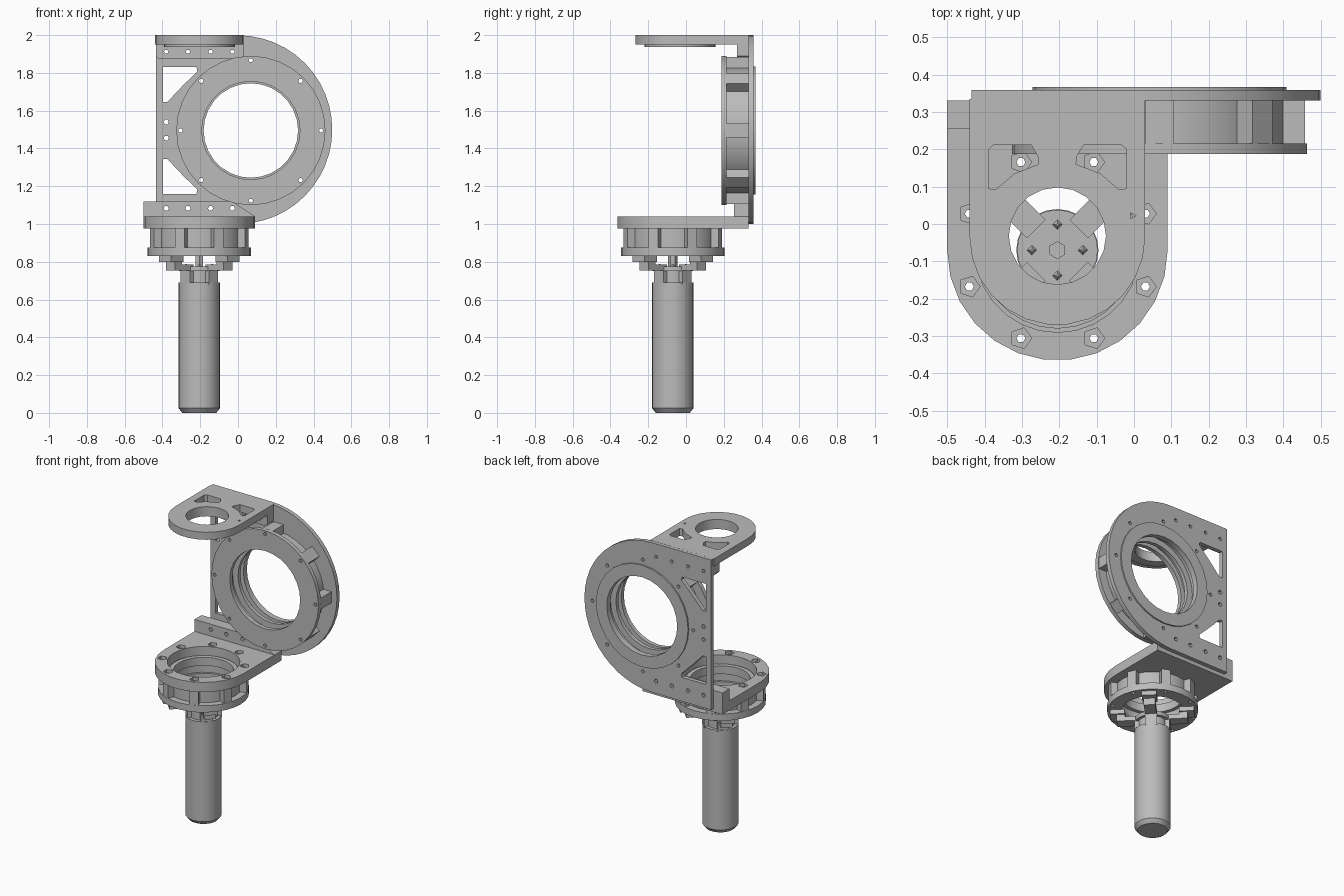
import bpy, bmesh
from math import sin, cos, pi, radians
from mathutils import Matrix

if "Cube" in bpy.data.objects:
    bpy.data.objects.remove(bpy.data.objects["Cube"], do_unlink=True)

grey = bpy.data.materials.new("plain grey")
grey.use_nodes = True
colour = (0.5, 0.5, 0.5, 1)
grey.diffuse_color = colour
grey.node_tree.nodes["Principled BSDF"].inputs["Base Color"].default_value = colour

AX, AY = -0.205, -0.07        # lower actuator axis
BX, BZ = 0.068, 1.495         # upper actuator axis


def circle(x, y, r, n=28, start=0.0, sweep=2 * pi, closed=True):
    steps = n if closed else n - 1
    return [(x + r * cos(start + sweep * i / steps), y + r * sin(start + sweep * i / steps))
            for i in range(n)]


def finish(obj):
    obj.data.materials.append(grey)
    bpy.context.view_layer.objects.active = obj
    bpy.ops.object.select_all(action='DESELECT')
    obj.select_set(True)
    bpy.ops.object.shade_smooth_by_angle(angle=radians(25))
    return obj


def plate(name, outline, holes, low, high, upright=False):
    """Extrude an outline with holes along z, or along y when upright."""
    curve = bpy.data.curves.new(name, 'CURVE')
    curve.dimensions = '2D'
    curve.fill_mode = 'BOTH'
    curve.extrude = (high - low) / 2
    for loop in [outline] + holes:
        spline = curve.splines.new('POLY')
        spline.points.add(len(loop) - 1)
        for point, (x, y) in zip(spline.points, loop):
            point.co = (x, y, 0, 1)
        spline.use_cyclic_u = True
    temp = bpy.data.objects.new(name, curve)
    bpy.context.collection.objects.link(temp)
    bpy.context.view_layer.update()
    graph = bpy.context.evaluated_depsgraph_get()
    mesh = bpy.data.meshes.new_from_object(temp.evaluated_get(graph))
    bpy.data.objects.remove(temp, do_unlink=True)
    mid = (low + high) / 2
    if upright:
        mesh.transform(Matrix.Translation((0, mid, 0)) @ Matrix.Rotation(pi / 2, 4, 'X'))
    else:
        mesh.transform(Matrix.Translation((0, 0, mid)))
    bm = bmesh.new()
    bm.from_mesh(mesh)
    bmesh.ops.remove_doubles(bm, verts=bm.verts, dist=0.0001)
    bmesh.ops.recalc_face_normals(bm, faces=bm.faces)
    bm.to_mesh(mesh)
    bm.free()
    mesh.materials.clear()
    obj = bpy.data.objects.new(name, mesh)
    bpy.context.collection.objects.link(obj)
    return finish(obj)


def turned(name, x, y, z, r1, r2, height, n=24):
    bpy.ops.mesh.primitive_cone_add(vertices=n, radius1=r1, radius2=r2, depth=height,
                                    location=(x, y, z + height / 2))
    obj = bpy.context.object
    obj.name = name
    return finish(obj)


def bolts(x, y, r, start, size, n=6):
    return [circle(x + r * cos(start + k * pi / 4), y + r * sin(start + k * pi / 4), size, n)
            for k in range(8)]


def radial_bar(x, y, angle, r1, r2, width):
    c, s, w = cos(angle), sin(angle), width / 2
    return [(x + r * c - t * s, y + r * s + t * c)
            for r, t in ((r1, -w), (r2, -w), (r2, w), (r1, w))]


def bars(name, x, y, start, r1, r2, bolt_r, width, low, high, upright):
    for k in range(8):
        a = start + k * pi / 4
        hole = circle(x + bolt_r * cos(a), y + bolt_r * sin(a), 0.012, 6)
        plate(f"{name}_{k + 1}", radial_bar(x, y, a, r1, r2, width), [hole], low, high, upright)


def u_shape(x, y, r, back):
    return circle(x, y, r, 14, pi, pi, False) + [(x + r, back), (x - r, back)]


# Motor with chamfered end, neck, shaft and screws
turned("motor_end", AX, AY, 0, 0.09, 0.11, 0.025)
turned("motor_body", AX, AY, 0.025, 0.11, 0.11, 0.665)
turned("motor_neck", AX, AY, 0.69, 0.088, 0.088, 0.06)
turned("motor_cap", AX, AY, 0.75, 0.108, 0.108, 0.025)
turned("motor_shaft", AX, AY, 0.775, 0.024, 0.024, 0.08, 6)
for k in range(4):
    a = k * pi / 2
    turned(f"motor_screw_{k + 1}", AX + 0.068 * cos(a), AY + 0.068 * sin(a), 0.775,
           0.013, 0.004, 0.012, 4)

# Stepped arms joining the motor to the lower actuator
for k in range(4):
    a = pi / 4 + k * pi / 2
    plate(f"neck_leg_{k + 1}", radial_bar(AX, AY, a, 0.07, 0.106, 0.07), [], 0.68, 0.76)
    plate(f"motor_arm_{k + 1}", radial_bar(AX, AY, a, 0.08, 0.215, 0.07), [], 0.755, 0.785)
    plate(f"arm_riser_{k + 1}", radial_bar(AX, AY, a, 0.165, 0.215, 0.07), [], 0.78, 0.805)
    plate(f"arm_foot_{k + 1}", radial_bar(AX, AY, a, 0.165, 0.255, 0.09), [], 0.80, 0.832)

# Lower actuator drum
first = pi / 8
plate("lower_ring", circle(AX, AY, 0.275), [circle(AX, AY, 0.19)]
      + bolts(AX, AY, 0.255, first, 0.012), 0.83, 0.875)
plate("lower_drum_wall", circle(AX, AY, 0.232), [circle(AX, AY, 0.205)], 0.875, 0.975)
plate("lower_inner_lip", circle(AX, AY, 0.21), [circle(AX, AY, 0.182)], 0.93, 0.985)
bars("lower_bar", AX, AY, first, 0.225, 0.272, 0.255, 0.055, 0.875, 0.975, False)

# Lower bracket flange with nut recesses, and its back wall
flange = u_shape(AX, AY, 0.295, 0.33)
opening = [circle(AX, AY, 0.22)]
plate("lower_flange", flange, opening + bolts(AX, AY, 0.255, first, 0.012), 0.975, 1.02)
plate("lower_flange_top", flange, opening + bolts(AX, AY, 0.255, first, 0.029, 5), 1.02, 1.04)
row = (-0.38, -0.265, -0.145, -0.03)
low_holes = [circle(x, 1.083, 0.014, 6) for x in row]
high_holes = [circle(x, 1.912, 0.012, 6) for x in row]
plate("lower_back_wall", [(-0.5, 1.04), (0.09, 1.04), (-0.03, 1.12), (-0.5, 1.12)],
      low_holes, 0.255, 0.33, True)

# Upright mounting plate with round end and corner windows
upper_window = [(-0.397, 1.83), (-0.22, 1.83), (-0.215, 1.808), (-0.29, 1.735),
                (-0.375, 1.645), (-0.397, 1.645)]
lower_window = [(x, 2 * BZ - z) for x, z in upper_window]
mid_holes = [circle(-0.38, z, 0.014, 6) for z in (1.455, 1.54)]
plate("upright_plate", circle(0, 1.5, 0.499, 25, -pi / 2, pi, False) + [(-0.435, 2), (-0.435, 1)],
      [circle(BX, BZ, 0.26), upper_window, lower_window] + low_holes + high_holes + mid_holes
      + bolts(BX, BZ, 0.372, 0, 0.012), 0.33, 0.358, True)
plate("rear_raised_ring", circle(BX, BZ, 0.34), [circle(BX, BZ, 0.26)], 0.358, 0.367, True)

# Upper actuator drum
plate("upper_front_ring", circle(BX, BZ, 0.395, 32), [circle(BX, BZ, 0.26)]
      + bolts(BX, BZ, 0.372, 0, 0.012), 0.187, 0.215, True)
plate("upper_drum_wall", circle(BX, BZ, 0.335, 32), [circle(BX, BZ, 0.29)], 0.215, 0.33, True)
plate("upper_inner_lip", circle(BX, BZ, 0.3), [circle(BX, BZ, 0.25)], 0.26, 0.285, True)
bars("upper_bar", BX, BZ, 0, 0.325, 0.39, 0.372, 0.075, 0.215, 0.33, True)

# Top bracket with bearing hole, curved windows, lip and back wall
left_window = [(-0.39, 0.095), (-0.37, 0.092), (-0.32, 0.135), (-0.255, 0.16),
               (-0.257, 0.18), (-0.275, 0.212), (-0.375, 0.212), (-0.39, 0.2)]
right_window = [(2 * AX - x, y) for x, y in left_window]
plate("top_bracket", u_shape(AX, -0.035, 0.235, 0.335),
      [circle(AX, -0.032, 0.13, 20), left_window, right_window, circle(-0.005, 0.022, 0.01, 3)],
      1.95, 2.0)
plate("top_bearing_lip", circle(AX, -0.033, 0.188), [circle(AX, -0.032, 0.13, 20)], 1.936, 1.95)
plate("top_back_wall", [(-0.435, 1.89), (-0.42, 1.875), (0.01, 1.875), (0.03, 1.89),
                        (0.03, 1.96), (-0.435, 1.96)], high_holes, 0.27, 0.33, True)
